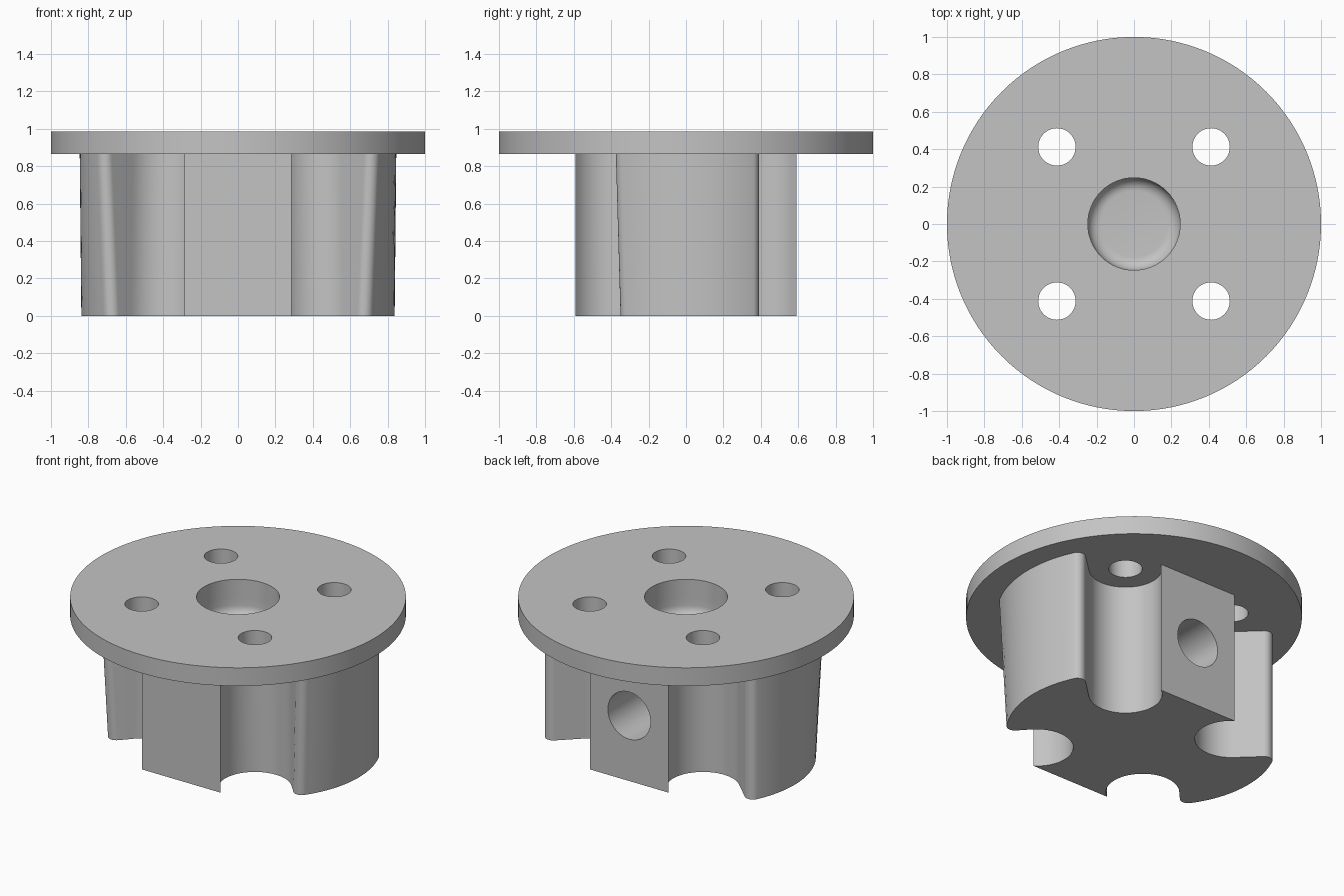
import bpy, bmesh
from math import sin, cos, pi, atan2, acos, hypot, radians
from mathutils import Matrix

if "Cube" in bpy.data.objects:
    bpy.data.objects.remove(bpy.data.objects["Cube"])

grey = bpy.data.materials.new("light_grey")
grey.use_nodes = True
grey.diffuse_color = (0.55, 0.55, 0.55, 1)
grey.node_tree.nodes["Principled BSDF"].inputs["Base Color"].default_value = (0.55, 0.55, 0.55, 1)

PLATE_Z, TOP_Z = 0.865, 0.985     # underside and top of the flange
BOLT, BOLT_R = 0.412, 0.1         # bolt hole offset and radius
FLAT_X, FLAT_Y = 0.285, 0.59      # ends of the flat pads
GROOVE_R = hypot(FLAT_X - BOLT, FLAT_Y - BOLT)
TIP_R = 0.05                      # rounding of the lobe tips


def make_object(name, bm):
    bmesh.ops.recalc_face_normals(bm, faces=bm.faces)
    mesh = bpy.data.meshes.new(name)
    bm.to_mesh(mesh)
    bm.free()
    ob = bpy.data.objects.new(name, mesh)
    bpy.context.collection.objects.link(ob)
    mesh.materials.append(grey)
    return ob


def cylinder(name, r, z0, z1, x=0, y=0, segments=48, turn=None):
    bm = bmesh.new()
    bmesh.ops.create_cone(bm, cap_ends=True, segments=segments, radius1=r, radius2=r,
                          depth=z1 - z0, matrix=Matrix.Translation((x, y, (z0 + z1) / 2)))
    if turn:
        bm.transform(turn)
    return make_object(name, bm)


def arc(cx, cy, r, a, b, n):
    return [(cx + r * cos(a + (b - a) * i / n), cy + r * sin(a + (b - a) * i / n))
            for i in range(n + 1)]


def corner(tip):
    """Path from a lobe's rounded tip, through the bolt groove, to the flat pad."""
    cx, cy = tip
    dx, dy = cx - BOLT, cy - BOLT
    a = atan2(dy, dx) - acos((GROOVE_R + TIP_R) / hypot(dx, dy))
    end = atan2(FLAT_Y - BOLT, FLAT_X - BOLT) - 2 * pi
    return (arc(cx, cy, TIP_R, atan2(cy, cx), a + pi, 12)
            + arc(BOLT, BOLT, GROOVE_R, a, end, 28))


def outline(front, back):
    """Whole cross-section, mirrored left to right."""
    front_path = [(x, -y) for x, y in reversed(corner(front))]
    a, b = -atan2(front[1], front[0]), atan2(back[1], back[0])
    ra, rb = hypot(*front) + TIP_R, hypot(*back) + TIP_R
    n = 20
    lobe = []
    for i in range(1, n):
        t = i / n
        r = rb - (rb - ra) * (1 - t) ** 2
        lobe.append((r * cos(a + (b - a) * t), r * sin(a + (b - a) * t)))
    half = front_path + lobe + corner(back)
    return half + [(-x, y) for x, y in reversed(half)]


def cut(ob, cutters):
    for c in cutters:
        m = ob.modifiers.new("cut", 'BOOLEAN')
        m.operation, m.solver, m.object = 'DIFFERENCE', 'EXACT', c
    bpy.context.view_layer.update()
    result = bpy.data.meshes.new_from_object(ob.evaluated_get(bpy.context.evaluated_depsgraph_get()))
    ob.modifiers.clear()
    ob.data = result


# Hub body: tapered loft between two cross-sections
bm = bmesh.new()
back_tip = (0.726, 0.34)
rings = [[bm.verts.new((x, y, z)) for x, y in outline(front, back_tip)]
         for front, z in (((0.674, 0.30), 0), ((0.709, 0.325), PLATE_Z))]
low, high = rings
bm.faces.new(low)
bm.faces.new(high)
for i in range(len(low)):
    j = (i + 1) % len(low)
    bm.faces.new((low[i], low[j], high[j], high[i]))
hub_body = make_object("hub_body", bm)

# Flange plate
flange = cylinder("flange_plate", 1, PLATE_Z, TOP_Z, segments=128)

# Centre recess cutter with a rounded floor edge
floor_z, fillet, bore_r = 0.745, 0.07, 0.247
profile = [(0, floor_z)] + arc(bore_r - fillet, floor_z + fillet, fillet, -pi / 2, 0, 8)
profile += [(bore_r, 1.1), (0, 1.1)]
bm = bmesh.new()
verts = [bm.verts.new((x, 0, z)) for x, z in profile]
edges = [bm.edges.new(pair) for pair in zip(verts, verts[1:])]
bmesh.ops.spin(bm, geom=verts + edges, cent=(0, 0, 0), axis=(0, 0, 1),
               angle=2 * pi, steps=64, use_merge=True)
bmesh.ops.remove_doubles(bm, verts=bm.verts, dist=1e-5)
recess = make_object("recess_cutter", bm)

# Side hole cutter (back) and bolt hole cutters
side = cylinder("side_hole_cutter", 0.155, 0, 0.7,
                turn=Matrix.Translation((0, 0, 0.43)) @ Matrix.Rotation(radians(-90), 4, 'X'))
bolts = [cylinder("bolt_hole_cutter", BOLT_R, 0.8, 1.1, sx * BOLT, sy * BOLT)
         for sx in (-1, 1) for sy in (-1, 1)]

cut(hub_body, [recess, side])
cut(flange, [recess] + bolts)
for c in [recess, side] + bolts:
    bpy.data.objects.remove(c)

# Smooth curved walls, keep edges crisp
bpy.ops.object.select_all(action='DESELECT')
for ob in (hub_body, flange):
    ob.select_set(True)
bpy.context.view_layer.objects.active = hub_body
bpy.ops.object.shade_smooth_by_angle(angle=radians(30))
